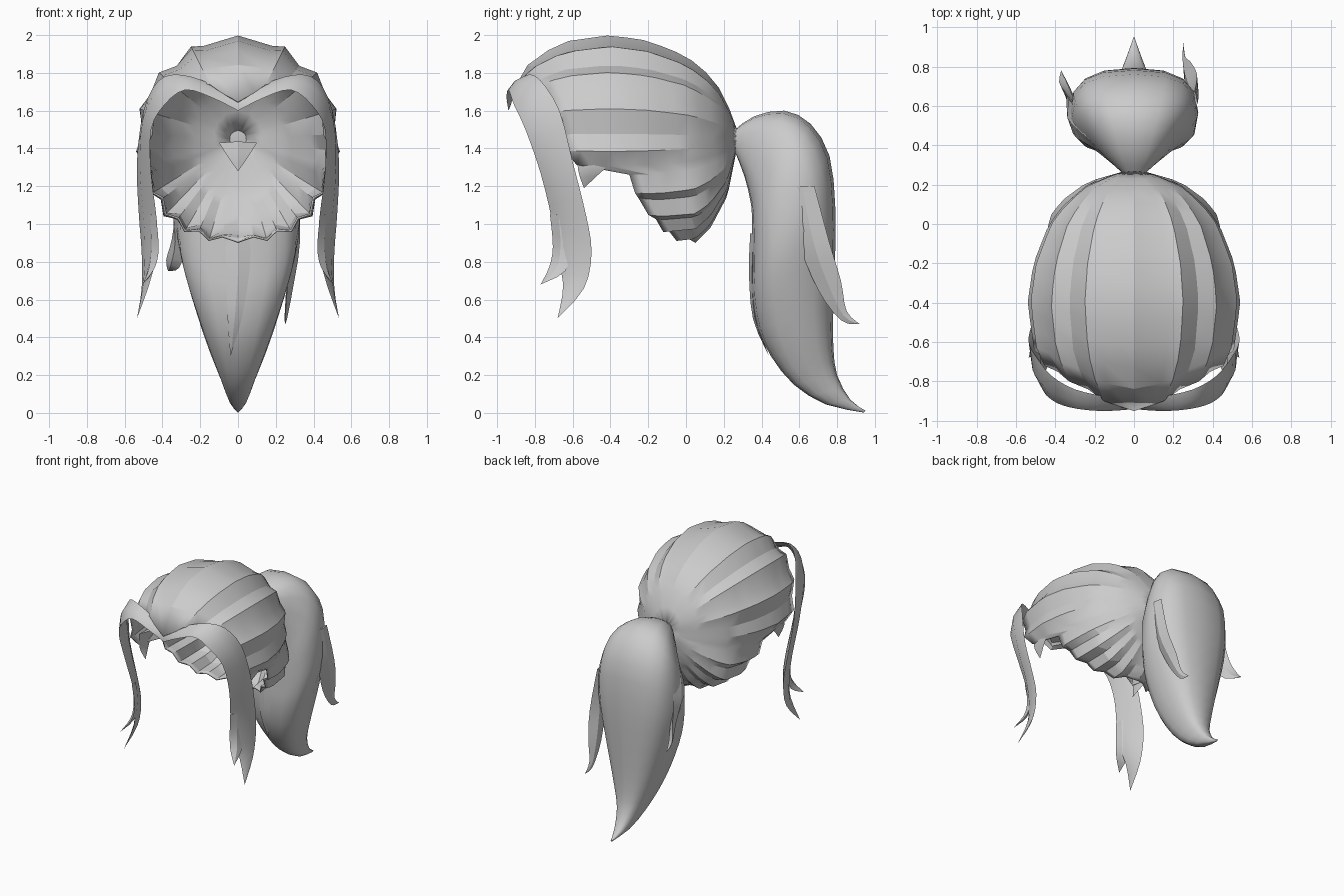
import bpy, bmesh, math
from mathutils import Vector as V

if "Cube" in bpy.data.objects:
    bpy.data.objects.remove(bpy.data.objects["Cube"])


def finish(name, verts, faces, angle=30):
    me = bpy.data.meshes.new(name)
    me.from_pydata([tuple(v) for v in verts], [], faces)
    bm = bmesh.new()
    bm.from_mesh(me)
    bmesh.ops.remove_doubles(bm, verts=bm.verts, dist=0.0005)
    bmesh.ops.recalc_face_normals(bm, faces=bm.faces)
    bm.to_mesh(me)
    bm.free()
    ob = bpy.data.objects.new(name, me)
    bpy.context.collection.objects.link(ob)
    bpy.ops.object.select_all(action='DESELECT')
    ob.select_set(True)
    bpy.context.view_layer.objects.active = ob
    bpy.ops.object.shade_smooth_by_angle(angle=math.radians(angle))
    return ob


def loft(name, rings, cap=True, angle=30):
    n = len(rings[0])
    verts = [p for r in rings for p in r]
    faces = [(i * n + j, i * n + (j + 1) % n, (i + 1) * n + (j + 1) % n, (i + 1) * n + j)
             for i in range(len(rings) - 1) for j in range(n)]
    if cap:
        faces.append(tuple(range(n)))
    return finish(name, verts, faces, angle)


def smooth(pts, steps=3):
    """Catmull-Rom resampling of a list of vectors."""
    out = []
    for i in range(len(pts) - 1):
        a, b, c, d = pts[max(i - 1, 0)], pts[i], pts[i + 1], pts[min(i + 2, len(pts) - 1)]
        for k in range(steps):
            t = k / steps
            out.append(0.5 * (2 * b + (c - a) * t + (2 * a - 5 * b + 4 * c - d) * t * t
                              + (3 * b - a - 3 * c + d) * t ** 3))
    return out + [pts[-1]]


def lock(name, pairs, thick=0.14, flip=1):
    """Tapered lens-section lock between two edge curves."""
    A = smooth([V((p[0][0] * flip, *p[0][1:])) for p in pairs])
    B = smooth([V((p[1][0] * flip, *p[1][1:])) for p in pairs])
    M = [(a + b) / 2 for a, b in zip(A, B)]
    rings = []
    for i, (a, b, m) in enumerate(zip(A, B, M)):
        tan = M[min(i + 1, len(M) - 1)] - M[max(i - 1, 0)]
        nrm = (b - a).cross(tan).normalized() * (b - a).length * thick
        rings.append([a, m + nrm, b, m - nrm])
    return loft(name, rings)


def lerp(table, x):
    for (x0, y0), (x1, y1) in zip(table, table[1:]):
        if x >= x1:
            return y0 + (y1 - y0) * (x - x0) / (x1 - x0)
    return table[-1][1]


# Swept-back cap: pleated strands fanning out from the tie
UPPER = [(.27, .05), (.2, .24), (.1, .36), (0, .44), (-.2, .52), (-.4, .55),
         (-.65, .515), (-.8, .43), (-.9, .33), (-.95, .2)]
LOWER = [(.27, .05), (.22, .3), (.13, .47), (.05, .55), (-.13, .57), (-.3, .54)]
# angle from top, pleat scale, y of the hairline
COLS = [(0, 1, -.95), (20, .955, -.92), (27, 1, -.9), (40, .93, -.84), (50, 1, -.8),
        (63, .95, -.75), (73, 1, -.72), (87, .93, -.68), (97, .99, -.64), (106, .94, -.58),
        (112, .94, -.3), (122, 1, -.27), (128, .94, -.25), (136, 1, -.2), (143, .94, -.16),
        (150, 1, -.12), (157, .94, -.09), (164, 1, -.05), (171, .95, 0), (180, 1, .05)]
cols = COLS + [(-a, s, e) for a, s, e in COLS[-2:0:-1]]
rings = []
for i in range(15):
    t = (i / 14) ** 1.3
    ring = []
    for a, s, e in cols:
        y = .27 + (e - .27) * t
        w = min(max((abs(a) - 100) / 35, 0), 1)
        r = s * ((1 - w) * lerp(UPPER, y) + w * lerp(LOWER, y))
        ring.append(V((r * math.sin(math.radians(a)), y, 1.45 + r * math.cos(math.radians(a)))))
    rings.append(ring)
cap = loft("hair_cap", rings, cap=False, angle=22)
sol = cap.modifiers.new("thickness", 'SOLIDIFY')
sol.thickness = 0.012
sol.offset = -1

# Ponytail: outer (y, z), inner (y, z), half width
TAIL = [(.26, 1.50, .26, 1.38, .06), (.36, 1.57, .31, 1.25, .14), (.52, 1.60, .345, 1.1, .23),
        (.66, 1.53, .35, .98, .3), (.76, 1.36, .35, .85, .325), (.79, 1.1, .35, .75, .32),
        (.79, .85, .35, .62, .28), (.78, .55, .38, .45, .21), (.78, .35, .45, .3, .15),
        (.80, .2, .57, .15, .09), (.87, .07, .74, .045, .045), (.95, .012, .94, .002, .003)]
outer = smooth([V((0, p[0], p[1])) for p in TAIL], 2)
inner = smooth([V((0, p[2], p[3])) for p in TAIL], 2)
width = smooth([V((p[4], 0, 0)) for p in TAIL], 2)
rings = []
for o, n, w in zip(outer, inner, width):
    ring = []
    for k in range(16):
        c, s = math.cos(k * math.tau / 16), math.sin(k * math.tau / 16)
        c, s = [math.copysign(abs(q) ** .75, q) for q in (c, s)]
        ring.append((o + n) / 2 + (o - n) / 2 * c + w * s)
    rings.append(ring)
loft("ponytail", rings, angle=40)

# Loose locks on the ponytail
lock("ponytail_right_lock", [((.30, .55, 1.2), (.31, .68, 1.2)), ((.29, .6, .9), (.32, .76, .9)),
                             ((.26, .7, .65), (.29, .82, .7)), ((.25, .82, .49), (.26, .85, .54)),
                             ((.25, .92, .47), (.25, .92, .47))])
lock("ponytail_front_lock", [((-.07, .36, .95), (.07, .36, .95)), ((-.06, .35, .75), (.06, .35, .75)),
                             ((-.055, .365, .5), (.02, .365, .5)), ((-.04, .44, .3), (-.04, .44, .3))])
lock("ponytail_left_lock", [((-.06, .3, 1.42), (-.08, .34, 1.52)), ((-.23, .4, 1.25), (-.24, .53, 1.38)),
                            ((-.31, .46, 1.08), (-.32, .62, 1.12)), ((-.28, .55, .9), (-.35, .67, .92)),
                            ((-.31, .66, .77), (-.38, .72, .81)), ((-.37, .78, .75), (-.37, .78, .75))])

# Knot of hair poking inside the cap at the tie
lock("tie_knot", [((-.1, .2, 1.43), (.1, .2, 1.43)), ((-.05, .18, 1.35), (.05, .18, 1.35)),
                  ((0, .17, 1.28), (0, .17, 1.28))])

# Face-framing fringe, front lock and sideburn on both sides
FRINGE = [((0, -.94, 1.60), (0, -.93, 1.66)), ((.14, -.95, 1.67), (.14, -.88, 1.74)),
          ((.28, -.94, 1.71), (.30, -.84, 1.79)), ((.39, -.91, 1.63), (.42, -.77, 1.76)),
          ((.46, -.85, 1.5), (.50, -.67, 1.6)), ((.46, -.77, 1.27), (.535, -.6, 1.33)),
          ((.43, -.71, 1.02), (.525, -.53, 1.05)), ((.43, -.69, .85), (.51, -.50, .85)),
          ((.47, -.65, .68), (.51, -.54, .66)), ((.535, -.68, .5), (.535, -.68, .5))]
FRONT = [((.435, -.72, 1.05), (.47, -.62, 1.05)), ((.42, -.705, .88), (.47, -.61, .88)),
         ((.44, -.725, .77), (.48, -.64, .75)), ((.505, -.77, .68), (.505, -.77, .68))]
BURN = [((.47, -.58, 1.4), (.48, -.33, 1.36)), ((.47, -.57, 1.28), (.48, -.42, 1.3)),
        ((.44, -.54, 1.19), (.44, -.54, 1.19))]
for side, f in (("right", 1), ("left", -1)):
    lock("fringe_" + side, FRINGE, 0.12, f)
    lock("front_lock_" + side, FRONT, 0.14, f)
    lock("sideburn_" + side, BURN, 0.06, f)
